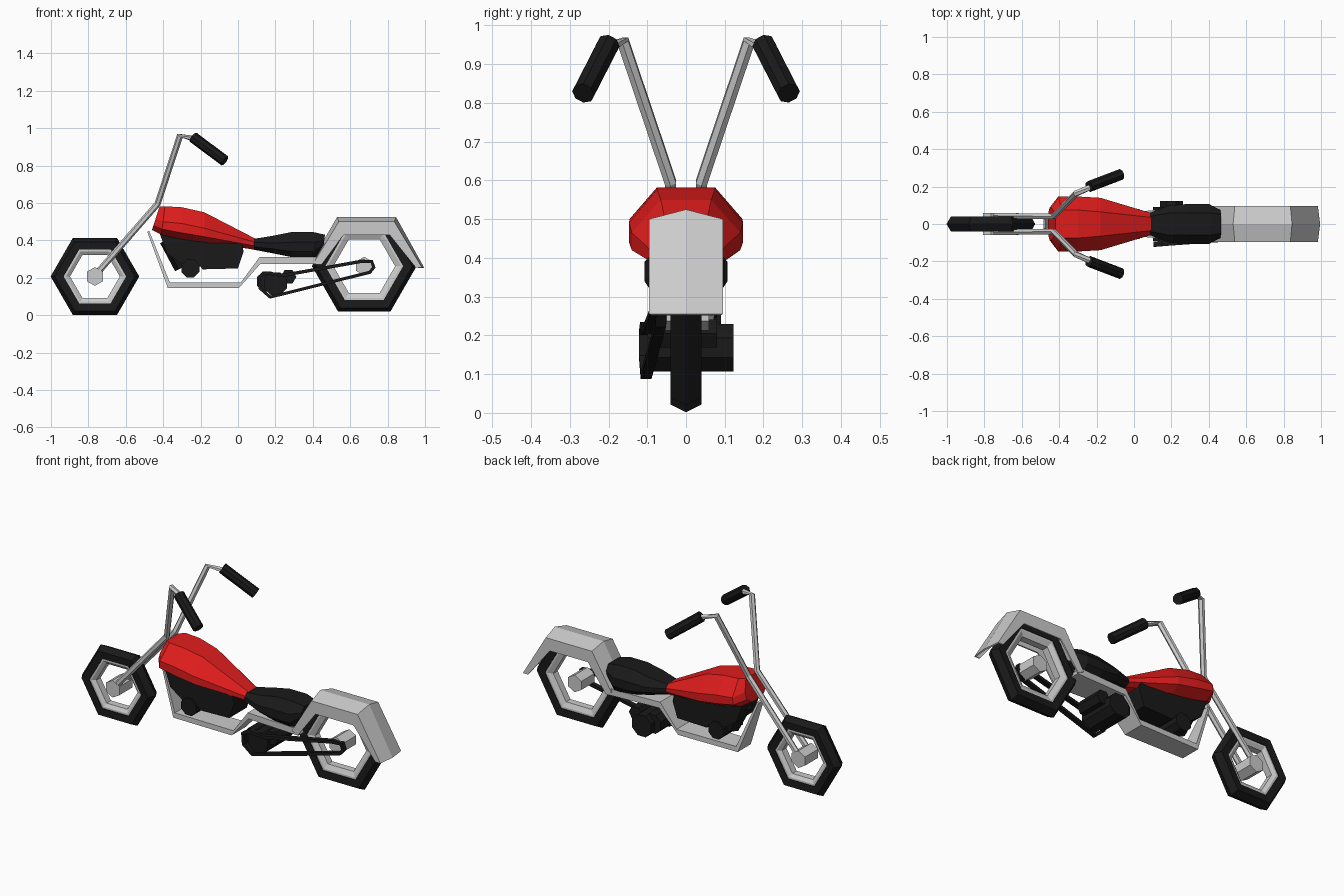
import bpy, bmesh
from math import sin, cos, pi
from mathutils import Vector

if "Cube" in bpy.data.objects:
    bpy.data.objects.remove(bpy.data.objects["Cube"])


def material(name, rgb):
    m = bpy.data.materials.new(name)
    m.diffuse_color = (*rgb, 1)
    m.use_nodes = True
    m.node_tree.nodes["Principled BSDF"].inputs["Base Color"].default_value = m.diffuse_color
    return m


BLACK = material("black", (0.01, 0.01, 0.01))
RED = material("red", (0.75, 0.012, 0.012))


def loft(name, rings, mat=None, cyclic=False, open_section=False):
    """Skin equal-length rings of points; ends are capped unless cyclic or open."""
    bm = bmesh.new()
    vs = [[bm.verts.new(p) for p in r] for r in rings]
    n, k = len(rings), len(rings[0])
    for i in range(n if cyclic else n - 1):
        a, b = vs[i], vs[(i + 1) % n]
        for j in range(k - 1 if open_section else k):
            bm.faces.new((a[j], a[(j + 1) % k], b[(j + 1) % k], b[j]))
    if not cyclic and not open_section:
        bm.faces.new(vs[0])
        bm.faces.new(vs[-1])
    bmesh.ops.recalc_face_normals(bm, faces=bm.faces)
    me = bpy.data.meshes.new(name)
    bm.to_mesh(me)
    bm.free()
    ob = bpy.data.objects.new(name, me)
    bpy.context.collection.objects.link(ob)
    if mat:
        me.materials.append(mat)
    return ob


def lathe(name, x, z, profile, mat=None, sides=6, turn=0):
    """Spin a closed (radius, y) profile round a y axis."""
    rings = []
    for i in range(sides):
        a = 2 * pi * i / sides + turn
        rings.append([(x + r * cos(a), y, z + r * sin(a)) for r, y in profile])
    return loft(name, rings, mat, cyclic=True)


def drum(name, x, z, r, y0, y1, mat=None, sides=6, turn=0):
    ring = [2 * pi * i / sides + turn for i in range(sides)]
    return loft(name, [[(x + r * cos(a), y, z + r * sin(a)) for a in ring] for y in (y0, y1)], mat)


def tube(name, path, r, mat=None, sides=6):
    pts = [Vector(p) for p in path]
    rings = []
    for i, p in enumerate(pts):
        t = (pts[min(i + 1, len(pts) - 1)] - pts[max(i - 1, 0)]).normalized()
        u = t.cross(Vector((0, 1, 0))).normalized()
        v = t.cross(u)
        rings.append([p + r * (u * cos(2 * pi * j / sides) + v * sin(2 * pi * j / sides))
                      for j in range(sides)])
    return loft(name, rings, mat)


def body(name, sections, mat):
    """Octagonal sections: (x top, x bottom, z top, z high, z low, z bottom, w top, w side, w bottom)."""
    rings = []
    for xt, xb, zt, zh, zl, zb, wt, w, wb in sections:
        half = [(wt, zt), (w, zh), (w, zl), (wb, zb)]
        ring = half + [(-y, z) for y, z in reversed(half)]
        rings.append([(xb + (xt - xb) * (z - zb) / (zt - zb), y, z) for y, z in ring])
    return loft(name, rings, mat)


# wheels: six-sided tyre with ridged tread, rim and hub
for name, x, z, R, r, ri in (("front", -0.765, 0.207, 0.237, 0.167, 0.133),
                             ("rear", 0.675, 0.262, 0.28, 0.208, 0.165)):
    lathe(name + "_tyre", x, z, [(r, -.037), (R - .023, -.04), (R, 0), (R - .023, .04), (r, .037)], BLACK)
    lathe(name + "_rim", x, z, [(r + .005, -.033), (r - .012, -.033), (ri, -.02),
                                (ri, .02), (r - .012, .033), (r + .005, .033)])
    drum(name + "_hub", x, z, 0.05, -0.06, 0.06, turn=pi / 6)

# forks, handlebars and grips on both sides
for side, s in (("left", 1), ("right", -1)):
    tube(side + "_fork_and_bar", [(-.775, s * .045, .2), (-.43, s * .04, .595),
                                  (-.31, s * .163, .96), (-.22, s * .203, .94)], 0.017)
    tube(side + "_grip", [(-.24, s * .2, .952), (-.225, s * .206, .94),
                          (-.07, s * .265, .825)], 0.03, BLACK, 8)

# fuel tank
body("fuel_tank", [
    (-.42, -.46, .58, .52, .48, .455, .05, .085, .05),
    (-.39, -.41, .582, .50, .46, .43, .075, .146, .09),
    (-.30, -.30, .577, .49, .44, .405, .075, .147, .09),
    (-.18, -.18, .55, .465, .42, .39, .065, .14, .085),
    (.095, .09, .408, .39, .37, .35, .035, .058, .04)], RED)

# seat
body("seat", [
    (.085, .085, .408, .39, .365, .35, .04, .06, .04),
    (.19, .19, .425, .385, .355, .33, .06, .1, .07),
    (.29, .29, .445, .39, .34, .31, .06, .107, .075),
    (.40, .40, .445, .39, .34, .29, .06, .107, .075),
    (.465, .455, .43, .40, .38, .35, .05, .075, .05)], BLACK)

# rear fender: ridged shell with side skirts
outer = [(.40, .30), (.53, .525), (.845, .525), (.995, .255)]
inner = [(.45, .275), (.565, .43), (.81, .43), (.95, .255)]
rings = []
for o, i in zip(outer, inner):
    o, i = Vector(o), Vector(i)
    e = o.lerp(i, 0.26)
    rings.append([(q.x, y, q.y) for q, y in ((i, -.095), (e, -.095), (o, 0), (e, .095), (i, .095))])
fender = loft("rear_fender", rings, open_section=True)
shell = fender.modifiers.new("thickness", 'SOLIDIFY')
shell.thickness = 0.008

# frame strip under the engine, from the steering head back to the fender
upper = [(-.475, .45), (-.365, .175), (.015, .175), (.115, .31), (.43, .31)]
lower = [(-.485, .445), (-.375, .145), (.005, .145), (.12, .275), (.45, .272)]
widths = [.025, .06, .065, .075, .09]
loft("frame", [[(u[0], -w, u[1]), (u[0], w, u[1]), (l[0], w, l[1]), (l[0], -w, l[1])]
               for u, l, w in zip(upper, lower, widths)])

# engine block with crankcase and cylinder heads
block = [(-.42, .44), (-.38, .33), (-.31, .28), (-.2, .26), (-.19, .245),
         (0, .25), (.03, .34), (.02, .39)]
loft("engine_block", [[(x, y, z) for x, z in block] for y in (-.08, .08)], BLACK)
drum("crankcase", -.255, .25, .052, -.09, .09, BLACK, 8, pi / 8)
tube("front_cylinder", [(-.27, 0, .27), (-.35, 0, .42)], .075, BLACK, 8)
tube("rear_cylinder", [(-.13, 0, .32), (-.06, 0, .40)], .075, BLACK, 8)

# gearbox behind the engine
drum("gearbox", .2, .168, .066, -.1, .122, BLACK, 8, pi / 8)
drum("gearbox_cover", .155, .18, .058, -.09, .09, BLACK, 8, pi / 8)
drum("starter_case", .27, .205, .042, -.08, .08, BLACK, 6)

# drive belt running back to the rear hub
loop = [(.72, .295), (.735, .255), (.71, .222), (.17, .088), (.11, .14), (.105, .21),
        (.15, .235), (.24, .222), (.66, .297)]
rings = []
for i, p in enumerate(loop):
    a, p, b = Vector(loop[i - 1]), Vector(p), Vector(loop[(i + 1) % len(loop)])
    t = ((p - a).normalized() + (b - p).normalized()).normalized()
    q = p + Vector((-t.y, t.x)) * -0.018
    y = -0.108 + (p.x - .1) * 0.07
    rings.append([(p.x, y - .014, p.y), (p.x, y + .014, p.y), (q.x, y + .014, q.y), (q.x, y - .014, q.y)])
loft("drive_belt", rings, BLACK, cyclic=True)
